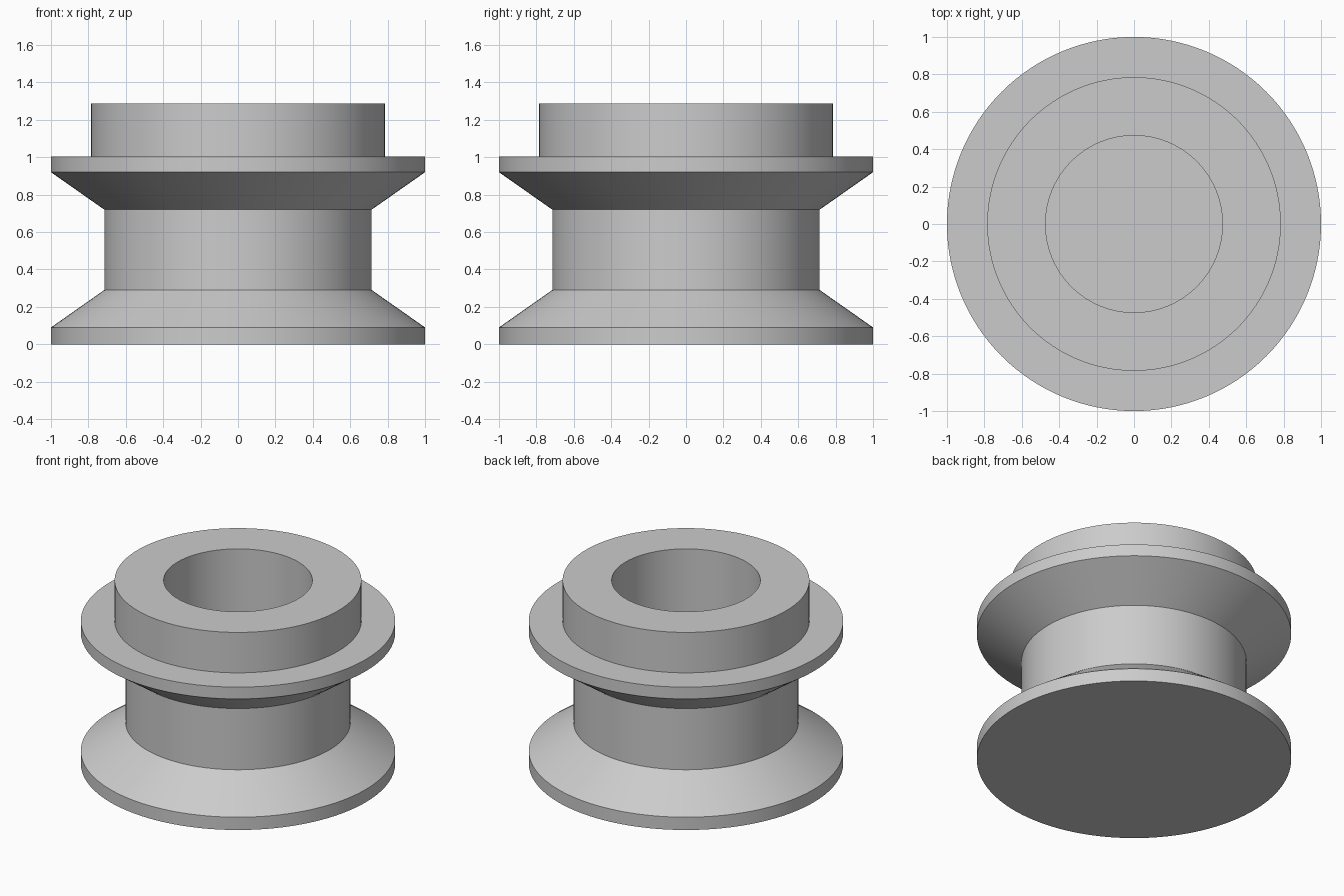
import bpy, bmesh, math

cube = bpy.data.objects.get("Cube")
if cube:
    bpy.data.objects.remove(cube, do_unlink=True)

SEGMENTS = 128

# Single plain grey
grey = bpy.data.materials.new("plain_grey")
grey.use_nodes = True
color = (0.6, 0.6, 0.6, 1.0)
grey.diffuse_color = color
grey.node_tree.nodes["Principled BSDF"].inputs["Base Color"].default_value = color


def lathe(name, profile):
    """Revolve (radius, z) points around z and cap both ends."""
    bm = bmesh.new()
    rings = []
    for radius, z in profile:
        ring = []
        for i in range(SEGMENTS):
            a = math.tau * i / SEGMENTS
            ring.append(bm.verts.new((radius * math.cos(a), radius * math.sin(a), z)))
        rings.append(ring)
    for low, high in zip(rings, rings[1:]):
        for i in range(SEGMENTS):
            j = (i + 1) % SEGMENTS
            bm.faces.new((low[i], low[j], high[j], high[i]))
    bm.faces.new(rings[0][::-1])
    bm.faces.new(rings[-1])
    bmesh.ops.recalc_face_normals(bm, faces=bm.faces)
    mesh = bpy.data.meshes.new(name)
    bm.to_mesh(mesh)
    bm.free()
    mesh.materials.append(grey)
    obj = bpy.data.objects.new(name, mesh)
    bpy.context.collection.objects.link(obj)
    bpy.ops.object.select_all(action="DESELECT")
    obj.select_set(True)
    bpy.context.view_layer.objects.active = obj
    bpy.ops.object.shade_smooth_by_angle(angle=math.radians(30))
    return obj


lathe("flanged_spool", [
    (1.0, 0.0), (1.0, 0.09),       # bottom flange rim
    (0.715, 0.29), (0.715, 0.72),  # bevel and waist
    (1.0, 0.92), (1.0, 1.003),     # upper bevel and rim
    (0.785, 1.003), (0.785, 1.287),  # ledge and collar
    (0.473, 1.287), (0.473, 0.29),   # blind bore
])
